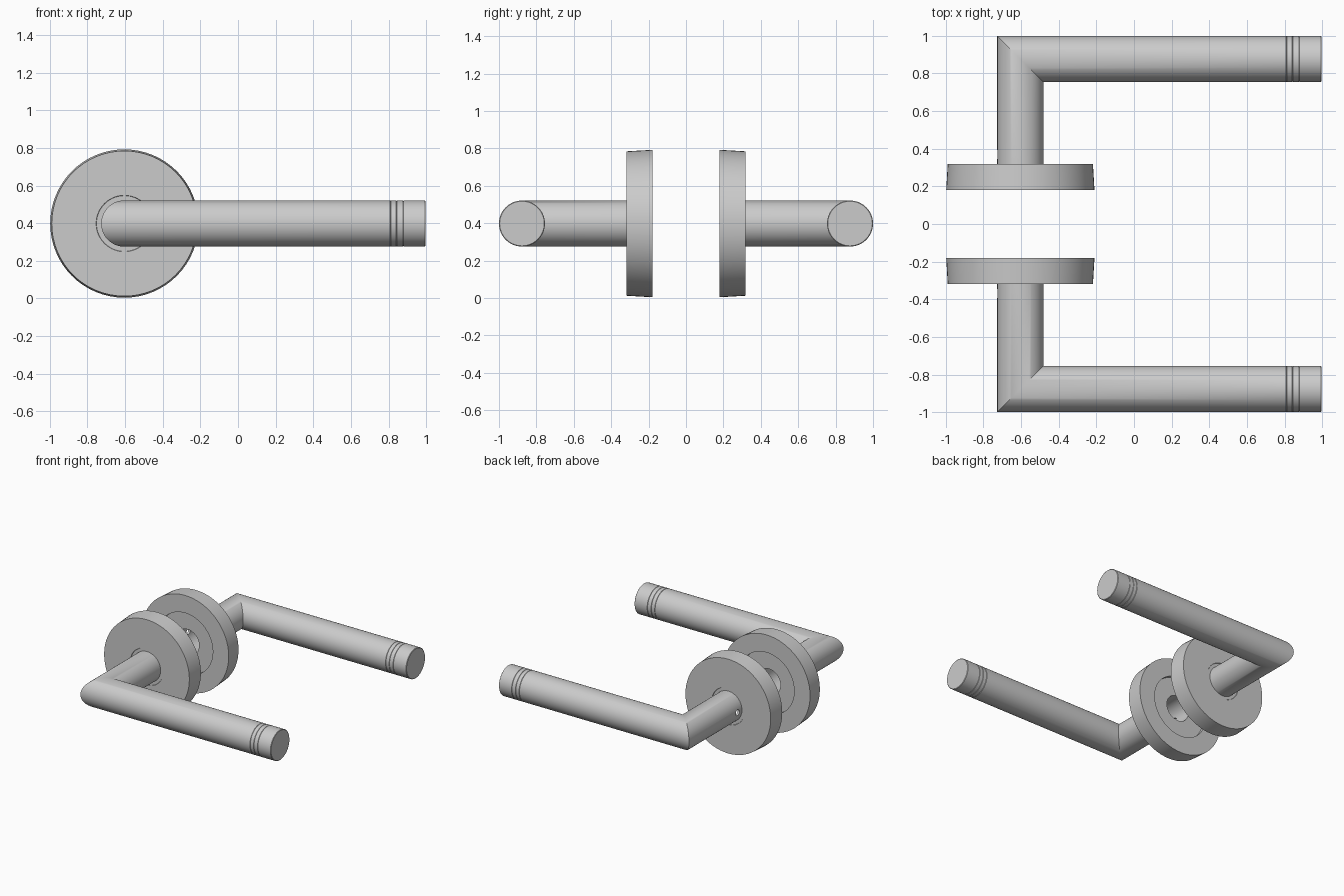
import bpy, bmesh, math
from mathutils import Matrix

if "Cube" in bpy.data.objects:
    bpy.data.objects.remove(bpy.data.objects["Cube"])

CX, CY, CZ = -0.604, 0.877, 0.398   # neck axis x, lever axis y, shared height
R, BORE, N = 0.123, 0.105, 64


def loft(name, rings, closed=False):
    """Skin a list of point rings; cap both ends unless closed."""
    bm = bmesh.new()
    loops = [[bm.verts.new(p) for p in ring] for ring in rings]
    pairs = list(zip(loops, loops[1:]))
    if closed:
        pairs.append((loops[-1], loops[0]))
    else:
        bm.faces.new(loops[0])
        bm.faces.new(loops[-1])
    for a, b in pairs:
        for i in range(N):
            j = (i + 1) % N
            bm.faces.new((a[i], a[j], b[j], b[i]))
    bmesh.ops.recalc_face_normals(bm, faces=bm.faces[:])
    me = bpy.data.meshes.new(name)
    bm.to_mesh(me)
    bm.free()
    ob = bpy.data.objects.new(name, me)
    bpy.context.collection.objects.link(ob)
    return ob


ANGLES = [2 * math.pi * i / N for i in range(N)]


def ring_y(r, y):
    return [(CX + r * math.cos(t), y, CZ + r * math.sin(t)) for t in ANGLES]


def ring_x(r, x):
    return [(x, CY - r * math.cos(t), CZ + r * math.sin(t)) for t in ANGLES]


def finish(ob):
    """Smooth by angle, then mirror to the other side of the door."""
    bpy.ops.object.select_all(action='DESELECT')
    ob.select_set(True)
    bpy.context.view_layer.objects.active = ob
    for m in list(ob.modifiers):
        bpy.ops.object.modifier_apply(modifier=m.name)
    bpy.ops.object.shade_smooth_by_angle(angle=math.radians(30))
    mir = ob.modifiers.new("both_sides", 'MIRROR')
    mir.use_axis = (False, True, False)
    mir.use_mirror_merge = False


# Round rose: tapered rim, recessed back and a shallow bush around the neck
profile = [(0.122, 0.21), (0.25, 0.21), (0.25, 0.18), (0.394, 0.18),
           (0.386, 0.318), (0.15, 0.318), (0.148, 0.314), (0.122, 0.314)]
rose = loft("rose", [ring_y(r, y) for r, y in profile], closed=True)

# Lever: hollow neck, mitred corner, straight grip with fine grooves
mitre = [(CX + R * math.cos(t), CY - R * math.cos(t), CZ + R * math.sin(t)) for t in ANGLES]
rings = [ring_y(BORE, 0.6), ring_y(BORE, 0.21), ring_y(R, 0.21), mitre]
for gx in (0.81, 0.843, 0.878):
    rings += [ring_x(R, gx - 0.002), ring_x(R - 0.003, gx), ring_x(R, gx + 0.002)]
rings += [ring_x(R, 0.993), ring_x(R - 0.004, 0.996)]
lever = loft("lever_handle", rings)

# Grub screw hole through the neck wall
bpy.ops.mesh.primitive_cylinder_add(vertices=24, radius=0.024, depth=0.12,
                                    location=(CX - R, 0.37, CZ),
                                    rotation=(0, math.pi / 2, 0))
cutter = bpy.context.object
cutter.name = "screw_hole_cutter"
cutter.hide_render = True
cut = lever.modifiers.new("screw_hole", 'BOOLEAN')
cut.operation = 'DIFFERENCE'
cut.solver = 'EXACT'
cut.object = cutter

for part in (rose, lever):
    finish(part)
bpy.data.objects.remove(cutter)
